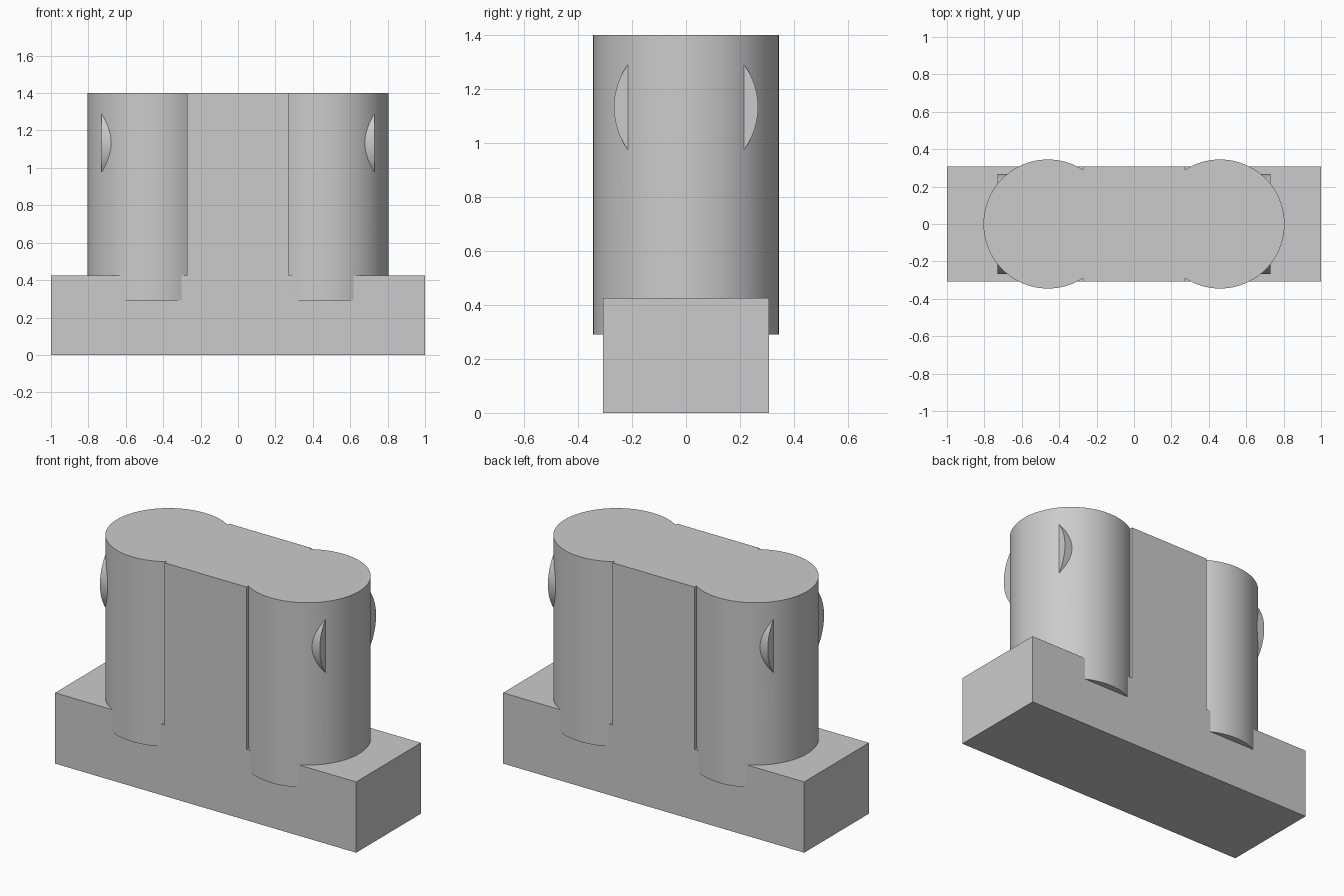
import bpy
import bmesh
from math import pi, radians
from mathutils import Matrix

if "Cube" in bpy.data.objects:
    bpy.data.objects.remove(bpy.data.objects["Cube"], do_unlink=True)

grey = bpy.data.materials.new("plain grey")
grey.use_nodes = True
colour = (0.6, 0.6, 0.6, 1)
grey.diffuse_color = colour
grey.node_tree.nodes["Principled BSDF"].inputs["Base Color"].default_value = colour

HALF_DEPTH = 0.307
TOP = 1.4


def finish(name, bm):
    """Turn a bmesh into a grey object."""
    bmesh.ops.recalc_face_normals(bm, faces=bm.faces)
    mesh = bpy.data.meshes.new(name)
    bm.to_mesh(mesh)
    bm.free()
    mesh.materials.append(grey)
    obj = bpy.data.objects.new(name, mesh)
    bpy.context.collection.objects.link(obj)
    return obj


def cylinder(name, radius, length, matrix):
    bm = bmesh.new()
    bmesh.ops.create_cone(bm, cap_ends=True, segments=96, radius1=radius,
                          radius2=radius, depth=length, matrix=matrix)
    return finish(name, bm)


# Base slab and central web: one stepped profile extruded in depth
half = [(1, 0), (1, 0.425), (0.272, 0.425), (0.272, TOP)]
outline = half + [(-x, z) for x, z in reversed(half)]
bm = bmesh.new()
face = bm.faces.new([bm.verts.new((x, -HALF_DEPTH, z)) for x, z in outline])
extruded = bmesh.ops.extrude_face_region(bm, geom=[face])["geom"]
bmesh.ops.translate(bm, vec=(0, 2 * HALF_DEPTH, 0),
                    verts=[g for g in extruded if isinstance(g, bmesh.types.BMVert)])
body = finish("stepped_body", bm)

# Upright columns at both ends of the web
BOTTOM = 0.29
parts = [cylinder(side + "_column", 0.345, TOP - BOTTOM,
                  Matrix.Translation((x, 0, (TOP + BOTTOM) / 2)))
         for side, x in (("left", 0.46), ("right", -0.46))]

# Cross pin breaking through the column walls: one stub inside each column
for side, x in (("left", 0.48), ("right", -0.48)):
    parts.append(cylinder(side + "_pin", 0.267, 0.5,
                          Matrix.Translation((x, 0, 1.133)) @ Matrix.Rotation(pi / 2, 4, "Y")))

# Fuse everything into one solid
bpy.context.view_layer.objects.active = body
for part in parts:
    union = body.modifiers.new("Union", "BOOLEAN")
    union.operation = "UNION"
    union.solver = "EXACT"
    union.object = part
    bpy.ops.object.modifier_apply(modifier=union.name)
    bpy.data.objects.remove(part, do_unlink=True)

# Smooth columns with crisp edges
for obj in bpy.context.selected_objects:
    obj.select_set(False)
body.select_set(True)
bpy.ops.object.shade_smooth_by_angle(angle=radians(20))
